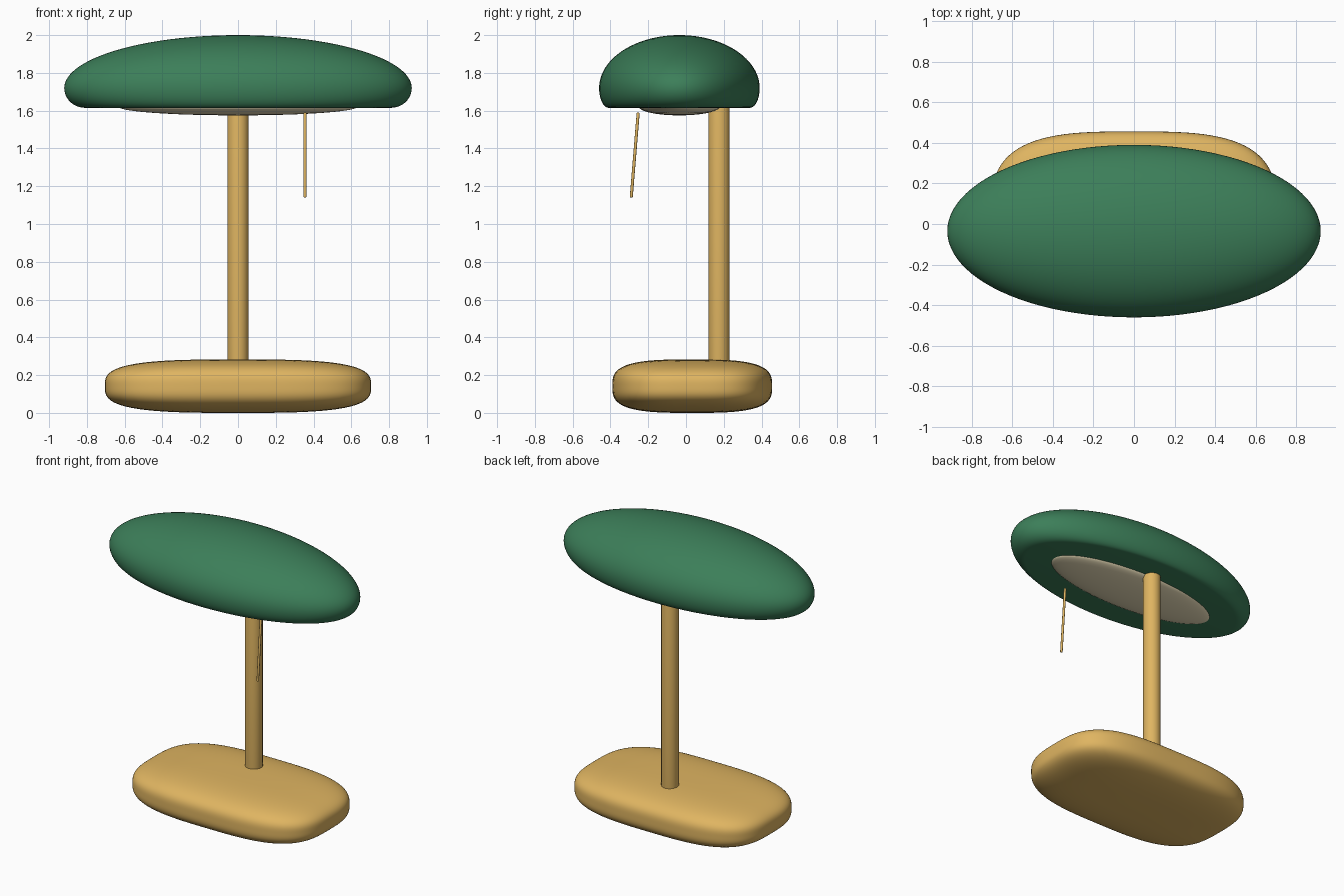
import bpy, bmesh, math
from mathutils import Vector

if "Cube" in bpy.data.objects:
    bpy.data.objects.remove(bpy.data.objects["Cube"])


def material(name, rgb):
    m = bpy.data.materials.new(name)
    m.diffuse_color = (*rgb, 1)
    m.use_nodes = True
    m.node_tree.nodes["Principled BSDF"].inputs["Base Color"].default_value = m.diffuse_color
    return m


brass = material("brass", (0.74, 0.46, 0.12))
green = material("green_glass", (0.045, 0.21, 0.10))
cream = material("cream", (0.88, 0.78, 0.52))


def finish(bm, name, mat):
    bmesh.ops.recalc_face_normals(bm, faces=bm.faces)
    for f in bm.faces:
        f.smooth = True
    me = bpy.data.meshes.new(name)
    bm.to_mesh(me)
    bm.free()
    me.materials.append(mat)
    ob = bpy.data.objects.new(name, me)
    bpy.context.collection.objects.link(ob)
    bpy.context.view_layer.objects.active = ob
    bpy.ops.object.select_all(action='DESELECT')
    ob.select_set(True)
    bpy.ops.object.shade_smooth_by_angle(angle=math.radians(40))
    return ob


def lathe(name, profile, mat, scale=(1, 1), steps=64):
    """Spin (radius, z) points round z; the first and last lie on the axis."""
    bm = bmesh.new()
    vs = [bm.verts.new((r, 0, z)) for r, z in profile]
    es = [bm.edges.new(p) for p in zip(vs, vs[1:])]
    bmesh.ops.spin(bm, geom=vs + es, cent=(0, 0, 0), axis=(0, 0, 1),
                   angle=math.tau, steps=steps)
    bmesh.ops.remove_doubles(bm, verts=bm.verts, dist=1e-5)
    for v in bm.verts:
        v.co.x *= scale[0]
        v.co.y *= scale[1]
    return finish(bm, name, mat)


def arc(cr, cz, rr, rz, a0, a1, n):
    """Elliptical arc of (radius, z) points, angles in degrees."""
    out = []
    for i in range(n + 1):
        a = math.radians(a0 + (a1 - a0) * i / n)
        out.append((max(0, cr + rr * math.cos(a)), cz + rz * math.sin(a)))
    return out


def capsule(name, r, z0, z1, end, mat, steps):
    prof = [(0, z0)] + arc(r - end, z0 + end, end, end, -90, 0, 5)
    prof += arc(r - end, z1 - end, end, end, 0, 90, 5) + [(0, z1)]
    return lathe(name, prof, mat, steps=steps)


# pillow-shaped base: cube grid pushed out to a superellipsoid
bm = bmesh.new()
bmesh.ops.create_cube(bm, size=2)
bmesh.ops.subdivide_edges(bm, edges=bm.edges, cuts=27, use_grid_fill=True)
power = 3.2
for v in bm.verts:
    k = sum(abs(c) ** power for c in v.co) ** (1 / power)
    p = v.co / k
    v.co = Vector((p.x * 0.705, p.y * 0.423, p.z * 0.1415))
base = finish(bm, "base", brass)
base.location = (0, 0.033, 0.1415)

# round post at the back
post = capsule("post", 0.056, 0.15, 1.63, 0.02, brass, 40)
post.location = (0, 0.175, 0)

# oval domed shade with rounded rim and flat underside
rim = arc(0.88, 1.72, 0.12, 0.105, -90, 0, 10)
dome = arc(0, 1.72, 1, 0.28, 0, 90, 24)
shade = lathe("shade", [(0, 1.615)] + rim + dome[1:], green, (0.92, 0.425), 96)
shade.location = (0, -0.035, 0)

# shallow lens under the shade
lens = lathe("light_lens", arc(0, 1.62, 1, 0.045, -90, 90, 24), cream, (0.63, 0.213), 80)
lens.location = (0, -0.035, 0)

# slanted pull cord
top, bottom = Vector((0.355, -0.253, 1.59)), Vector((0.355, -0.29, 1.14))
half = (top - bottom).length / 2
cord = capsule("pull_cord", 0.008, -half, half, 0.006, brass, 16)
cord.rotation_euler = (top - bottom).to_track_quat('Z', 'Y').to_euler()
cord.location = (top + bottom) / 2
